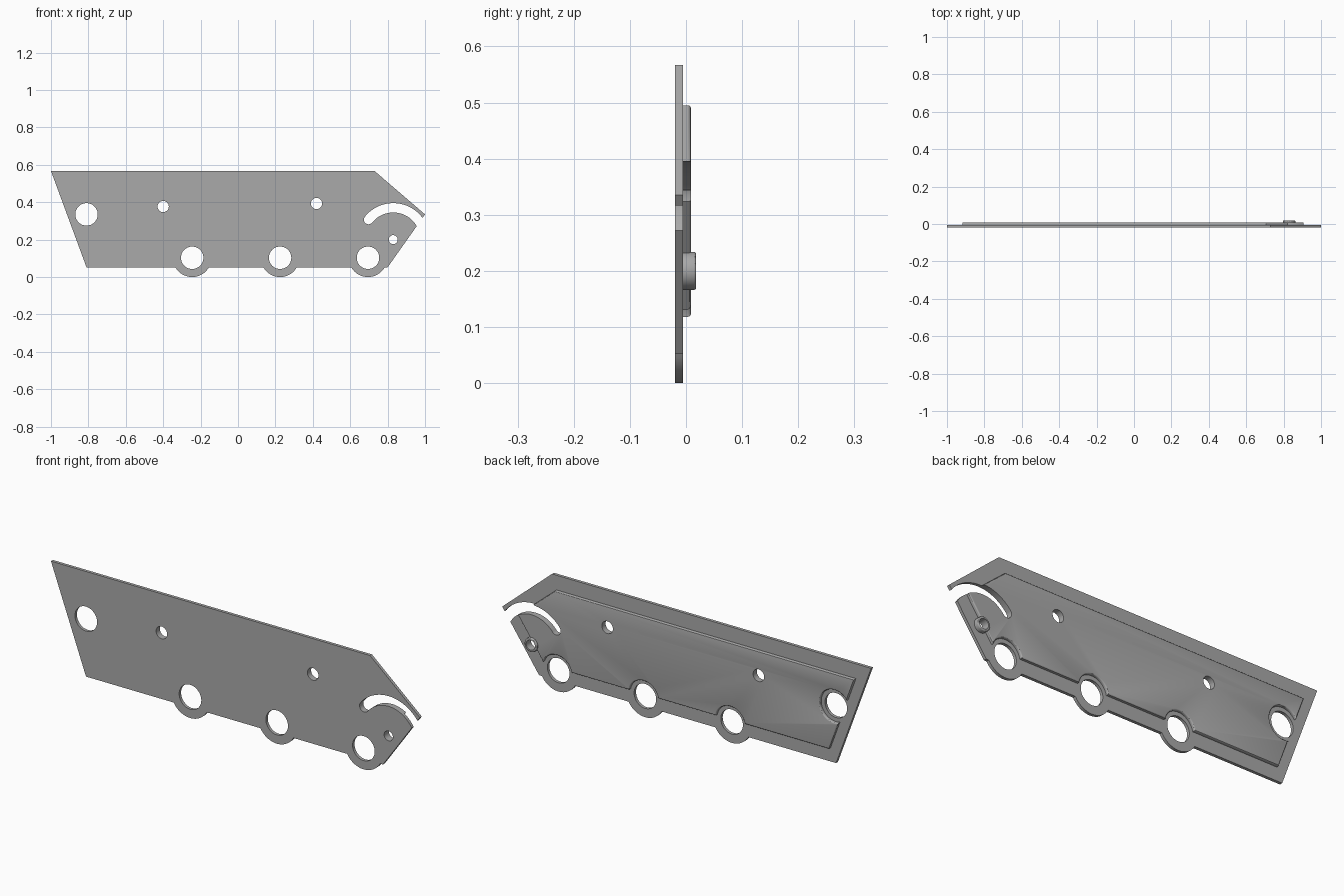
import bpy
import bmesh
from math import sin, cos, asin, radians, degrees, pi

if "Cube" in bpy.data.objects:
    bpy.data.objects.remove(bpy.data.objects["Cube"], do_unlink=True)

steel = bpy.data.materials.new("grey_steel")
steel.use_nodes = True
grey = (0.4, 0.4, 0.4, 1)
steel.diffuse_color = grey
steel.node_tree.nodes["Principled BSDF"].inputs["Base Color"].default_value = grey

FRONT, MID, BACK, BOSS_BACK = -0.02, -0.005, 0.009, 0.018
BOTTOM, LOBE = 0.052, 0.103
LOBE_X = (-0.245, 0.225, 0.695)
PIVOT = (0.83, 0.2)
WHEEL_HOLES = [(x, LOBE) for x in LOBE_X] + [(-0.81, 0.335)]


def arc(centre, r, start, end, steps=32):
    """Points along an arc in the x-z plane, angles in degrees."""
    angles = [radians(start + (end - start) * i / steps) for i in range(steps + 1)]
    return [(centre[0] + r * cos(a), centre[1] + r * sin(a)) for a in angles]


def circle(centre, r, steps=48):
    return arc(centre, r, 0, 360, steps)[:-1]


def prism(name, profile, y0, y1, round_back=0.0):
    """Extrude an x-z profile along y, optionally rounding its back rim."""
    bm = bmesh.new()
    face = bm.faces.new([bm.verts.new((x, y0, z)) for x, z in profile])
    top = bmesh.ops.extrude_face_region(bm, geom=[face])["geom"]
    for v in top:
        if isinstance(v, bmesh.types.BMVert):
            v.co.y = y1
    bmesh.ops.recalc_face_normals(bm, faces=bm.faces)
    mesh = bpy.data.meshes.new(name)
    bm.to_mesh(mesh)
    bm.free()
    mesh.materials.append(steel)
    obj = bpy.data.objects.new(name, mesh)
    bpy.context.collection.objects.link(obj)
    if round_back:
        round_rim(obj, y1, round_back)
    return obj


def round_rim(obj, y, width):
    bm = bmesh.new()
    bm.from_mesh(obj.data)
    bmesh.ops.dissolve_limit(bm, angle_limit=0.001, verts=bm.verts, edges=bm.edges)
    rim = [e for e in bm.edges if all(abs(v.co.y - y) < 1e-4 for v in e.verts)
           and any(abs(f.normal.y) < 0.5 for f in e.link_faces)]
    bmesh.ops.bevel(bm, geom=rim, offset=width, segments=3, profile=0.5,
                    affect='EDGES', clamp_overlap=False)
    bm.to_mesh(obj.data)
    bm.free()


def cut(obj, profiles):
    """Subtract through-going profiles from obj."""
    for profile in profiles:
        cutter = prism("cutter", profile, -0.1, 0.1)
        cutter.hide_render = True
        mod = obj.modifiers.new("cut", 'BOOLEAN')
        mod.operation, mod.solver, mod.object = 'DIFFERENCE', 'EXACT', cutter
        bpy.context.view_layer.update()
        graph = bpy.context.evaluated_depsgraph_get()
        mesh = bpy.data.meshes.new_from_object(obj.evaluated_get(graph))
        obj.modifiers.clear()
        obj.data = mesh
        bpy.data.objects.remove(cutter, do_unlink=True)


# Plate outline with three rounded lobes along the bottom edge
dip = degrees(asin((LOBE - BOTTOM) / LOBE))
outline = [(-1, 0.567), (-0.81, BOTTOM)]
for x in LOBE_X:
    outline += arc((x, LOBE), LOBE, 180 + dip, 360 - dip)
outline += [(0.8, BOTTOM), (1, 0.335), (0.73, 0.567)]
plate = prism("base_plate", outline, FRONT, MID)

# Raised back panel, relieved around the large holes, with a rounded rim
panel = prism("raised_panel", [(-0.918, 0.495), (-0.78, 0.118), (0.761, 0.118),
                               (0.935, 0.364), (0.86, 0.364), (0.705, 0.495)], MID, BACK)
cut(panel, [circle(c, 0.08) for c in WHEEL_HOLES])
round_rim(panel, BACK, 0.006)

# Pivot boss
boss = prism("pivot_boss", circle(PIVOT, 0.034), MID, BOSS_BACK, round_back=0.004)

# Curved slot about the pivot, open at the right-hand edge
END = 141
slot_end = arc(PIVOT, 0.17, END, END, 1)[0]
slot = (arc(PIVOT, 0.195, 0, END, 48) + arc(slot_end, 0.025, END, END + 180, 16)[1:-1]
        + arc(PIVOT, 0.145, END, 0, 48))
small_holes = [circle((-0.4, 0.377), 0.03), circle((0.42, 0.393), 0.03)]
pivot_hole = circle(PIVOT, 0.024)
# Keep the slot only above the pivot's right-hand edge crossing
cut(plate, [circle(c, 0.06) for c in WHEEL_HOLES] + small_holes + [pivot_hole, slot])
cut(panel, small_holes + [pivot_hole, slot])
cut(boss, [pivot_hole])

# Smooth the curved walls, keep the flat faces crisp
for obj in (plate, panel, boss):
    bpy.ops.object.select_all(action='DESELECT')
    obj.select_set(True)
    bpy.context.view_layer.objects.active = obj
    bpy.ops.object.shade_smooth_by_angle(angle=radians(30))
